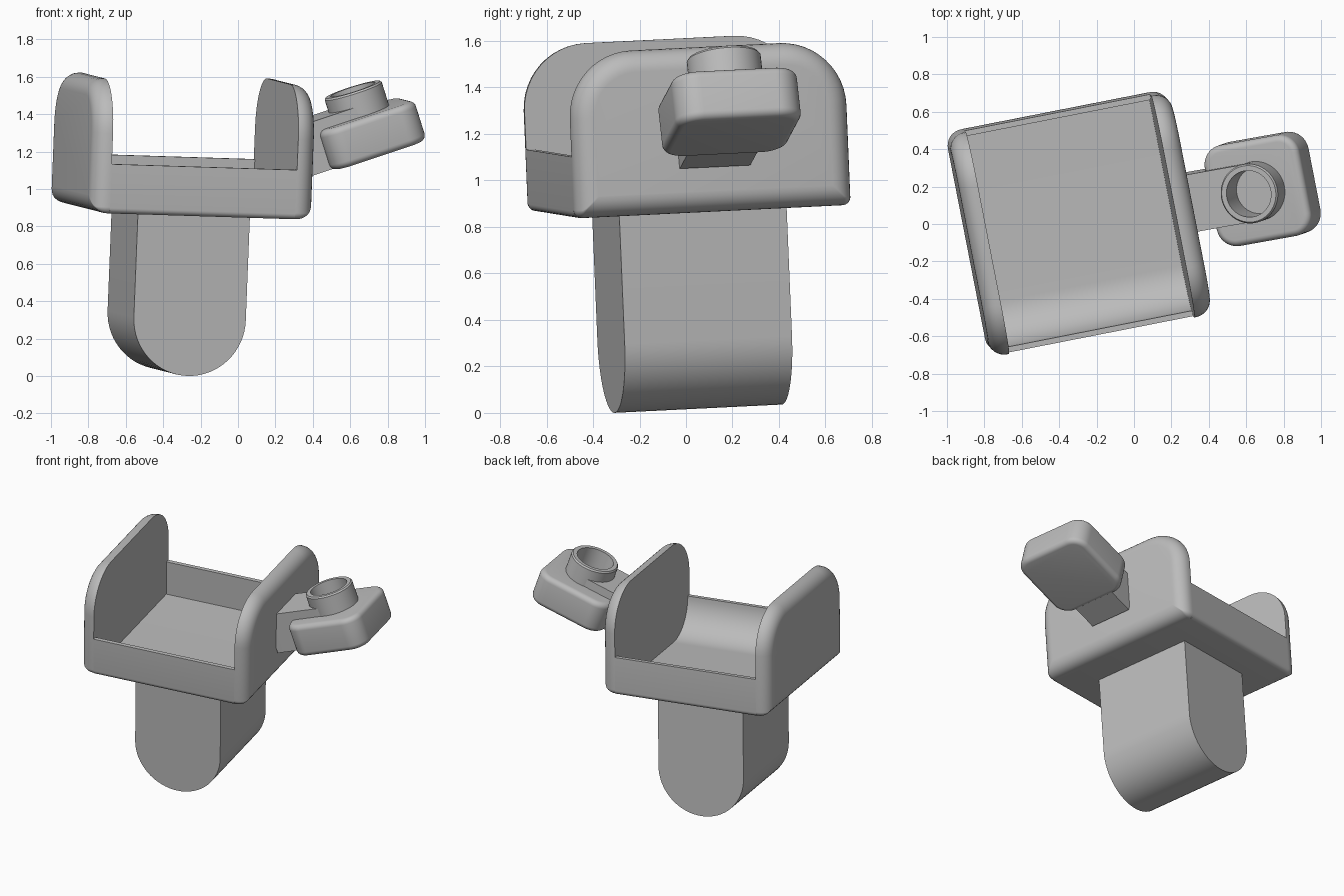
import bpy, bmesh
from math import sin, cos, pi, radians
from mathutils import Vector, Matrix

cube = bpy.data.objects.get("Cube")
if cube:
    bpy.data.objects.remove(cube, do_unlink=True)

grey = bpy.data.materials.new("plain grey")
grey.use_nodes = True
COLOUR = (0.5, 0.5, 0.5, 1)
grey.diffuse_color = COLOUR
grey.node_tree.nodes["Principled BSDF"].inputs["Base Color"].default_value = COLOUR

# The whole object leans slightly: shared frame, then the tilted holder frame
x_axis = Vector((0.981, 0.193, -0.031)).normalized()
y_axis = Vector((0.038, -0.042, 0.998)).cross(x_axis).normalized()
z_axis = x_axis.cross(y_axis)
BASE = Matrix.Translation((-0.34, 0.05, 0.018)) @ Matrix((x_axis, y_axis, z_axis)).transposed().to_4x4()
HOLDER = BASE @ Matrix.Translation((0.995, 0, 1.31)) @ Matrix.Rotation(radians(-20), 4, 'Y')


def arc(cx, cy, r, start, end, n=12):
    return [(cx + r * cos(start + (end - start) * i / n),
             cy + r * sin(start + (end - start) * i / n)) for i in range(n + 1)]


def rounded_rect(x0, x1, y0, y1, low, high, inset=0.0):
    """Outline with separate radii for the lower and upper corners."""
    x0, x1, y0, y1 = x0 + inset, x1 - inset, y0 + inset, y1 - inset
    lo, hi = max(low - inset, 0.004), max(high - inset, 0.004)
    return (arc(x1 - lo, y0 + lo, lo, -pi / 2, 0) + arc(x1 - hi, y1 - hi, hi, 0, pi / 2)
            + arc(x0 + hi, y1 - hi, hi, pi / 2, pi) + arc(x0 + lo, y0 + lo, lo, pi, 1.5 * pi))


def loft(name, frame, axis, rings, closed=False):
    """Skin (offset, outline) rings stacked along an axis; closed joins last to first."""
    place = {'X': lambda d, p: (d, *p), 'Y': lambda d, p: (p[0], d, p[1]),
             'Z': lambda d, p: (*p, d)}[axis]
    bm = bmesh.new()
    loops = [[bm.verts.new(place(d, p)) for p in outline] for d, outline in rings]
    pairs = list(zip(loops, loops[1:])) + ([(loops[-1], loops[0])] if closed else [])
    for a, b in pairs:
        for i in range(len(a)):
            j = (i + 1) % len(a)
            bm.faces.new((a[i], a[j], b[j], b[i]))
    if not closed:
        bm.faces.new(loops[0])
        bm.faces.new(loops[-1])
    bmesh.ops.recalc_face_normals(bm, faces=bm.faces)
    mesh = bpy.data.meshes.new(name)
    bm.to_mesh(mesh)
    bm.free()
    mesh.materials.append(grey)
    obj = bpy.data.objects.new(name, mesh)
    bpy.context.collection.objects.link(obj)
    obj.matrix_world = frame
    return obj


def circle(r):
    return arc(0, 0, r, 0, 2 * pi, 48)[:-1]


HALF, BOTTOM, LIP, TOP = 0.605, 0.865, 1.13, 1.575
INNER = HALF - 0.1
parts = []

# Leg: upright slab with a half-round foot
R = 0.305
leg_outline = [(R, BOTTOM + 0.01), (-R, BOTTOM + 0.01)] + arc(0, R, R, pi, 2 * pi, 32)
parts.append(loft("leg", BASE, 'Y', [(-0.367, leg_outline), (0.367, leg_outline)]))

# Tray: thin floor and lips with a cove behind the front lip
floor, wall = BOTTOM + 0.025, HALF - 0.03
cove = LIP - floor
tray_outline = [(HALF, LIP), (wall, LIP), (wall, floor)]
tray_outline += arc(cove - wall, LIP, cove, 1.5 * pi, pi, 16)
tray_outline += [(-HALF, LIP)] + arc(0.03 - HALF, BOTTOM + 0.03, 0.03, pi, 1.5 * pi, 6)
tray_outline += arc(HALF - 0.03, BOTTOM + 0.03, 0.03, 1.5 * pi, 2 * pi, 6)
parts.append(loft("tray", BASE, 'X', [(-INNER, tray_outline), (INNER, tray_outline)]))

# Side panels: flat inside, rounded over on the outside
FILLET = 0.09
for side, name in ((1, "left_panel"), (-1, "right_panel")):
    rings = [(side * INNER, 0)]
    for i in range(9):
        a = i * pi / 16
        rings.append((side * (HALF - FILLET + FILLET * sin(a)), FILLET * (1 - cos(a))))
    parts.append(loft(name, BASE, 'X', [
        (d, rounded_rect(-HALF, HALF, BOTTOM, TOP, 0.035, 0.28, inset)) for d, inset in rings]))

# Holder block: rounded box tilted outward
T, E = 0.112, 0.035
edge = [(E * sin(i * pi / 12), E * (1 - cos(i * pi / 12))) for i in range(7)]
levels = [(E - T - h, i) for h, i in reversed(edge)] + [(T - E + h, i) for h, i in edge]
block = loft("holder_block", HOLDER, 'Z', [
    (d, rounded_rect(-0.27, 0.27, -0.275, 0.275, 0.11, 0.11, i)) for d, i in levels])

# Arm: bar from the panel, ending in a half circle around the cup
W = 0.155
arm_outline = [(-0.44, W), (-0.44, -W)] + arc(0, 0, W, -pi / 2, pi / 2, 24)
arm = loft("arm", HOLDER, 'Z', [(-0.105, arm_outline), (0.17, arm_outline)])

# Cup: open ring on top of the block
CUP_FLOOR = 0.07
cup = loft("cup_ring", HOLDER, 'Z', [
    (CUP_FLOOR, circle(0.16)), (0.24, circle(0.16)), (0.25, circle(0.152)),
    (0.25, circle(0.125)), (CUP_FLOOR, circle(0.125))], closed=True)

# Hollow out the cup through arm and block
cutter = loft("cup_cutter", HOLDER, 'Z', [(CUP_FLOOR, circle(0.127)), (0.4, circle(0.127))])
cutter.hide_render = True
for obj in (block, arm):
    mod = obj.modifiers.new("hollow", 'BOOLEAN')
    mod.operation, mod.solver, mod.object = 'DIFFERENCE', 'EXACT', cutter
bpy.context.view_layer.update()
graph = bpy.context.evaluated_depsgraph_get()
for obj in (block, arm):
    result = bpy.data.meshes.new_from_object(obj.evaluated_get(graph))
    obj.modifiers.clear()
    obj.data = result
bpy.data.objects.remove(cutter, do_unlink=True)

# Smooth shading with crisp edges
bpy.ops.object.select_all(action='DESELECT')
for obj in parts + [block, arm, cup]:
    obj.select_set(True)
    bpy.context.view_layer.objects.active = obj
bpy.ops.object.shade_smooth_by_angle(angle=radians(30))
